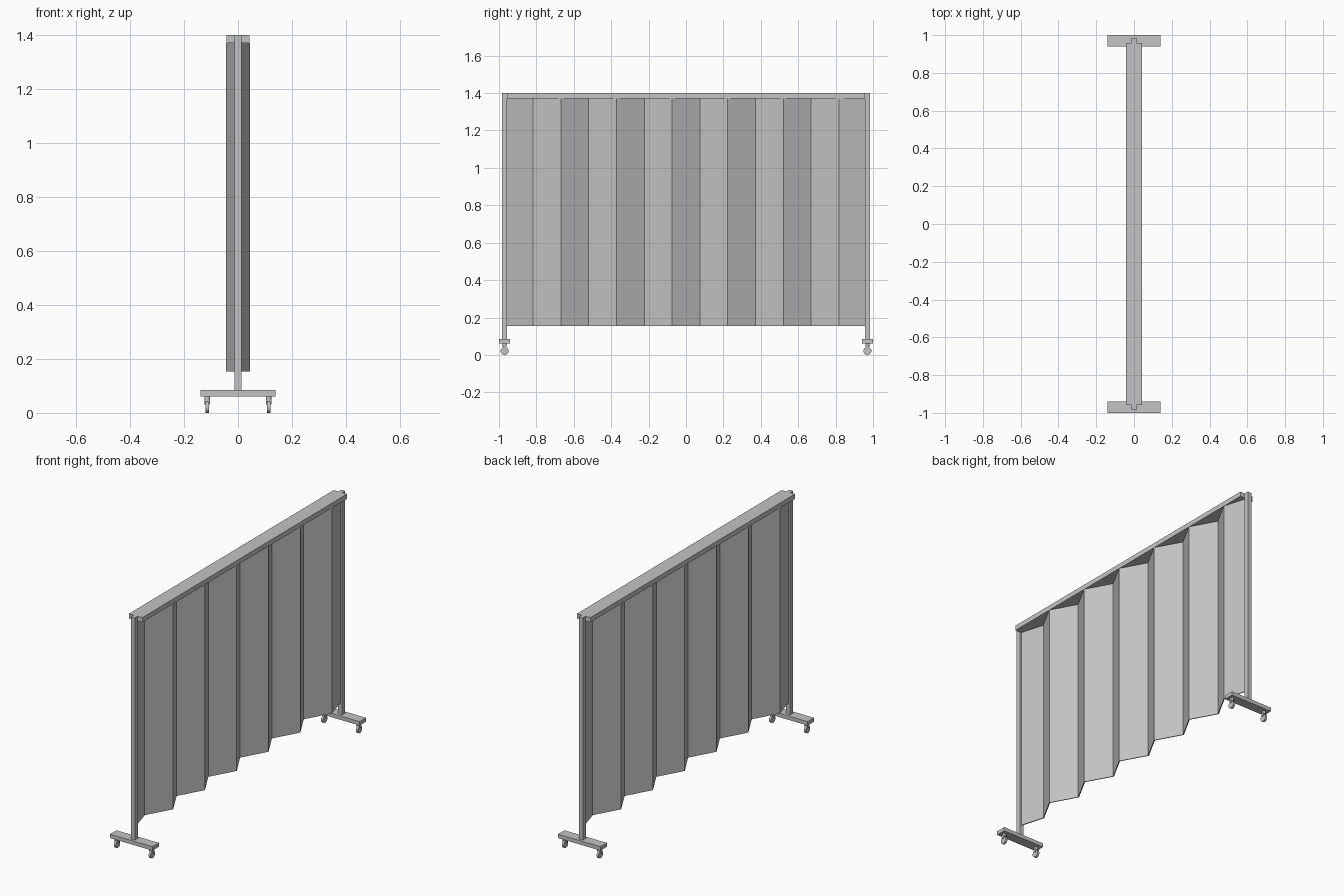
import bpy
import bmesh
from math import pi
from mathutils import Matrix

cube = bpy.data.objects.get("Cube")
if cube:
    bpy.data.objects.remove(cube, do_unlink=True)

GREY = (0.55, 0.55, 0.55, 1)
grey = bpy.data.materials.new("light_grey")
grey.use_nodes = True
grey.diffuse_color = GREY
grey.node_tree.nodes["Principled BSDF"].inputs["Base Color"].default_value = GREY


def finish(name, bm):
    bmesh.ops.recalc_face_normals(bm, faces=bm.faces)
    mesh = bpy.data.meshes.new(name)
    bm.to_mesh(mesh)
    bm.free()
    mesh.materials.append(grey)
    obj = bpy.data.objects.new(name, mesh)
    bpy.context.collection.objects.link(obj)
    return obj


def box(name, x, y, z):
    """Box spanning the (low, high) range on each axis."""
    bm = bmesh.new()
    size = [hi - lo for lo, hi in (x, y, z)]
    mid = [(hi + lo) / 2 for lo, hi in (x, y, z)]
    bmesh.ops.create_cube(bm, size=1, matrix=Matrix.Translation(mid) @ Matrix.Diagonal((*size, 1)))
    return finish(name, bm)


def cylinder(name, centre, radius, depth, axis):
    bm = bmesh.new()
    turn = Matrix.Rotation(pi / 2, 4, "Y") if axis == "X" else Matrix.Identity(4)
    bmesh.ops.create_cone(bm, cap_ends=True, segments=24, radius1=radius, radius2=radius,
                          depth=depth, matrix=Matrix.Translation(centre) @ turn)
    obj = finish(name, bm)
    bpy.ops.object.select_all(action="DESELECT")
    obj.select_set(True)
    bpy.context.view_layer.objects.active = obj
    bpy.ops.object.shade_smooth_by_angle()
    return obj


# Top rail
RAIL_END = 0.958
box("top_rail", (-0.0435, 0.0435), (-RAIL_END, RAIL_END), (1.371, 1.4))

# Folded screen: a zigzag path raised into a sheet and thickened
FOLDS, FIRST, SWING = 12, 0.818, 0.041
path = [(0, -RAIL_END)]
for i in range(FOLDS):
    y = -FIRST + 2 * FIRST * i / (FOLDS - 1)
    path.append((SWING if i % 2 else -SWING, y))
path.append((0, RAIL_END))

bm = bmesh.new()
low = [bm.verts.new((x, y, 0.154)) for x, y in path]
high = [bm.verts.new((x, y, 1.371)) for x, y in path]
for i in range(len(path) - 1):
    bm.faces.new((low[i], low[i + 1], high[i + 1], high[i]))
screen = finish("folded_screen", bm)
solid = screen.modifiers.new("thickness", "SOLIDIFY")
solid.thickness = 0.005
solid.offset = 0
solid.use_even_offset = True

# End posts, feet and casters
for end, s in (("front", -1), ("back", 1)):
    def span(a, b):
        return tuple(sorted((s * a, s * b)))

    box(end + "_post", (-0.013, 0.013), span(0.957, 0.985), (0.083, 1.4))
    box(end + "_foot", (-0.139, 0.139), span(0.94, 1.0), (0.061, 0.084))
    for side, cx in (("right", -0.114), ("left", 0.114)):
        label = f"{end}_{side}_caster_"
        cy = s * 0.97
        cylinder(label + "stem", (cx, cy, 0.054), 0.01, 0.016, "Z")
        box(label + "fork_top", (cx - 0.011, cx + 0.011), (cy - 0.01, cy + 0.01), (0.043, 0.049))
        for cheek, d in (("right", -1), ("left", 1)):
            edges = tuple(sorted((cx + d * 0.007, cx + d * 0.011)))
            box(label + cheek + "_cheek", edges, (cy - 0.007, cy + 0.007), (0.032, 0.044))
        cylinder(label + "axle", (cx, cy, 0.034), 0.003, 0.02, "X")
        cylinder(label + "wheel", (cx, cy, 0.021), 0.021, 0.013, "X")
